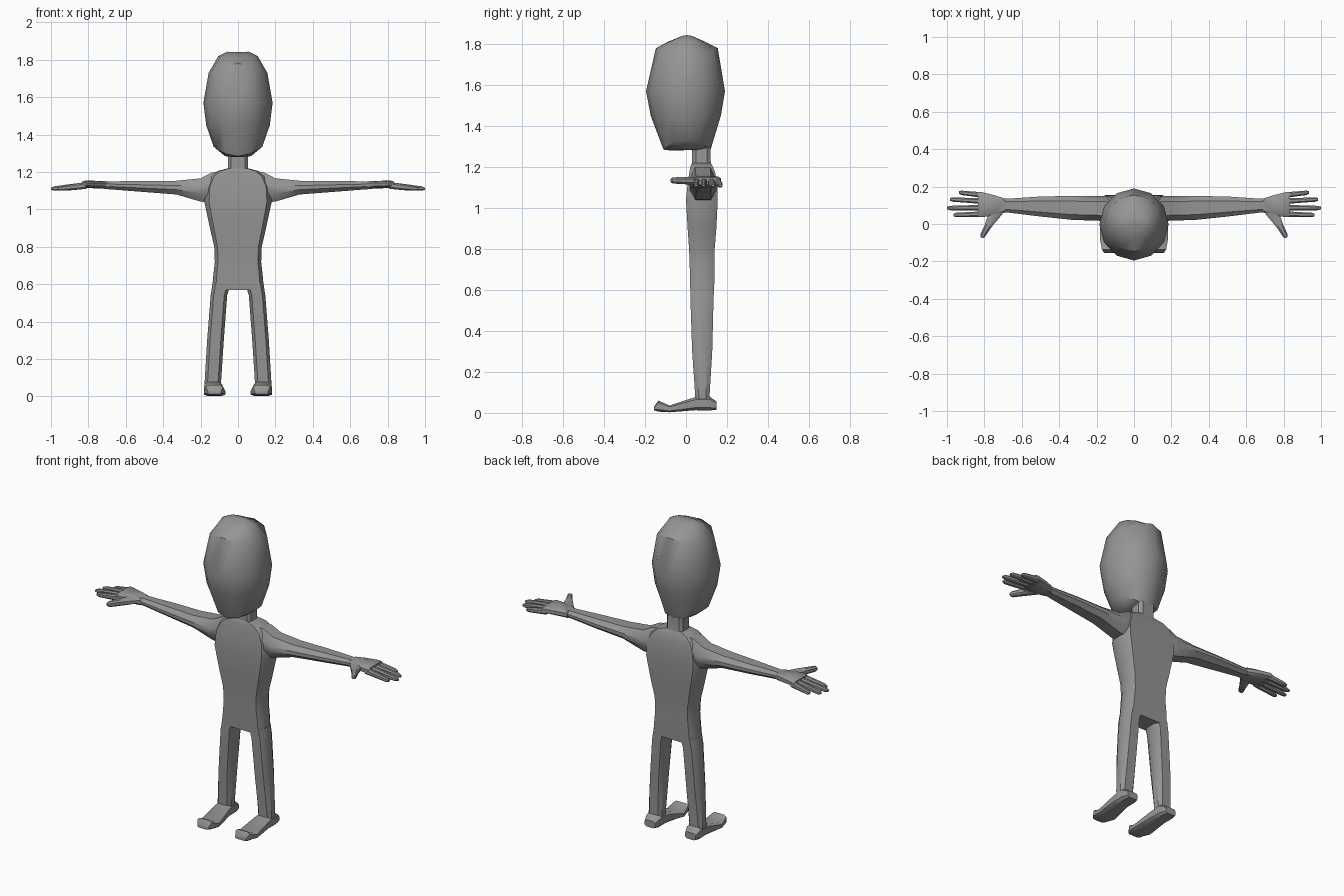
import bpy, bmesh, math
from mathutils import Vector

skin = bpy.data.materials.new("plain_grey")
skin.diffuse_color = (0.30, 0.30, 0.30, 1)


def octagon(a0, a1, b0, b1, ca=0.25, cb=0.25):
    """Rectangle a0..a1 by b0..b1 with chamfered corners (chamfers as fractions)."""
    p, q = (a1 - a0) * ca, (b1 - b0) * cb
    return [(a0 + p, b0), (a1 - p, b0), (a1, b0 + q), (a1, b1 - q),
            (a1 - p, b1), (a0 + p, b1), (a0, b1 - q), (a0, b0 + q)]


def loft(name, rings, mirror=False, angle=35):
    """Skin a list of equal-length rings and cap both ends."""
    bm = bmesh.new()
    loops = [[bm.verts.new(p) for p in r] for r in rings]
    n = len(loops[0])
    for lo, hi in zip(loops, loops[1:]):
        for i in range(n):
            j = (i + 1) % n
            bm.faces.new((lo[i], lo[j], hi[j], hi[i]))
    bm.faces.new(loops[0])
    bm.faces.new(loops[-1])
    bmesh.ops.recalc_face_normals(bm, faces=bm.faces[:])
    me = bpy.data.meshes.new(name)
    bm.to_mesh(me)
    bm.free()
    me.materials.append(skin)
    ob = bpy.data.objects.new(name, me)
    bpy.context.collection.objects.link(ob)
    if mirror:
        ob.modifiers.new("mirror", 'MIRROR').use_mirror_merge = False
    bpy.ops.object.select_all(action='DESELECT')
    ob.select_set(True)
    bpy.context.view_layer.objects.active = ob
    bpy.ops.object.shade_smooth_by_angle(angle=math.radians(angle))
    return ob


def along_z(rows, ca, cb):   # rows: z, x0, x1, y0, y1
    return [[(x, y, z) for x, y in octagon(*r, ca, cb)] for z, *r in rows]


def along_x(rows, ca, cb):   # rows: x, y0, y1, z0, z1
    return [[(x, y, z) for y, z in octagon(*r, ca, cb)] for x, *r in rows]


def along_y(rows, ca, cb):   # rows: y, x0, x1, z0, z1
    return [[(x, y, z) for x, z in octagon(*r, ca, cb)] for y, *r in rows]


# Head: rings whose sides and front sit at different heights
head = []
for hx, hy0, hy1, zs, zf in [
        (0.07, -0.07, 0.08, 1.285, 1.28), (0.13, -0.11, 0.12, 1.335, 1.285),
        (0.17, -0.172, 0.17, 1.45, 1.45), (0.185, -0.195, 0.19, 1.57, 1.57),
        (0.157, -0.147, 0.155, 1.73, 1.78), (0.105, -0.085, 0.09, 1.82, 1.813),
        (0.055, -0.03, 0.04, 1.844, 1.835)]:
    ring = []
    for k in range(12):
        c, s = math.cos(k * math.pi / 6), math.sin(k * math.pi / 6)
        y = (hy0 + hy1) / 2 + s * (hy1 - hy0) / 2
        ring.append((hx * c, y, zf + (zs - zf) * c * c))
    head.append(ring)
loft("head", head, angle=40)

# Neck
loft("neck", along_z([(1.18, -0.06, 0.06, 0.03, 0.13),
                      (1.23, -0.053, 0.053, 0.03, 0.12),
                      (1.30, -0.053, 0.053, 0.03, 0.12)], 0.15, 0.2))

# Torso from crotch to shoulders
torso = [(0.57, 0.138, 0.022, 0.135), (0.63, 0.134, 0.02, 0.138),
         (0.72, 0.124, 0.018, 0.138), (0.80, 0.127, 0.015, 0.14),
         (0.90, 0.15, 0.008, 0.148), (1.04, 0.18, 0.0, 0.155),
         (1.12, 0.175, 0.008, 0.152), (1.175, 0.15, 0.016, 0.142),
         (1.205, 0.11, 0.022, 0.13), (1.22, 0.055, 0.03, 0.12)]
loft("torso", along_z([(z, -w, w, a, b) for z, w, a, b in torso], 0.07, 0.25))

# Legs
loft("leg", along_z([(0.60, 0.045, 0.137, 0.022, 0.135),
                     (0.565, 0.05, 0.142, 0.022, 0.135),
                     (0.54, 0.058, 0.146, 0.022, 0.134),
                     (0.30, 0.076, 0.165, 0.03, 0.128),
                     (0.085, 0.09, 0.178, 0.045, 0.115),
                     (0.05, 0.09, 0.178, 0.045, 0.118)], 0.18, 0.25), mirror=True)

# Feet from heel to toe
loft("foot", along_y([(0.15, 0.10, 0.168, 0.015, 0.055),
                      (0.115, 0.087, 0.18, 0.012, 0.08),
                      (0.045, 0.085, 0.18, 0.013, 0.077),
                      (-0.08, 0.068, 0.182, 0.003, 0.036),
                      (-0.135, 0.08, 0.172, 0.006, 0.06),
                      (-0.155, 0.09, 0.16, 0.012, 0.03)], 0.15, 0.2), mirror=True)

# Arms from shoulder to wrist
loft("arm", along_x([(0.09, 0.02, 0.14, 1.05, 1.205),
                     (0.14, 0.015, 0.148, 1.035, 1.197),
                     (0.20, 0.018, 0.15, 1.042, 1.166),
                     (0.33, 0.022, 0.15, 1.08, 1.153),
                     (0.50, 0.04, 0.147, 1.093, 1.152),
                     (0.68, 0.062, 0.135, 1.107, 1.15),
                     (0.71, 0.06, 0.137, 1.109, 1.15)], 0.22, 0.35), mirror=True)

# Palms
loft("palm", along_x([(0.69, 0.062, 0.136, 1.109, 1.15),
                      (0.75, 0.042, 0.155, 1.112, 1.153),
                      (0.82, 0.037, 0.172, 1.115, 1.154),
                      (0.835, 0.04, 0.172, 1.112, 1.148)], 0.12, 0.25), mirror=True)

# Four fingers, fanned out and dipping slightly to the tips
for label, y0, y1, tip in [("index", 0.053, 0.048, 0.965), ("middle", 0.088, 0.085, 1.0),
                           ("ring", 0.122, 0.132, 0.985), ("little", 0.155, 0.168, 0.935)]:
    rows = []
    for t, r, h in [(0, 0.015, 0.018), (0.5, 0.013, 0.015), (0.9, 0.012, 0.012), (1, 0.007, 0.006)]:
        y, z = y0 + (y1 - y0) * t, 1.128 - 0.018 * t
        rows.append((0.81 + (tip - 0.81) * t, y - r, y + r, z - h, z + h))
    loft(label + "_finger", along_x(rows, 0.25, 0.25), mirror=True)

# Thumbs, pointing forward and outward
base, tip = Vector((0.735, 0.07, 1.132)), Vector((0.815, -0.072, 1.135))
side = Vector((0.87, 0.49, 0))
thumb = []
for t, r, h in [(0, 0.036, 0.017), (0.35, 0.025, 0.018), (0.6, 0.018, 0.017),
                (0.93, 0.014, 0.015), (1, 0.008, 0.008)]:
    c = base.lerp(tip, t)
    thumb.append([c + side * a + Vector((0, 0, b)) for a, b in octagon(-r, r, -h, h)])
loft("thumb", thumb, mirror=True)
